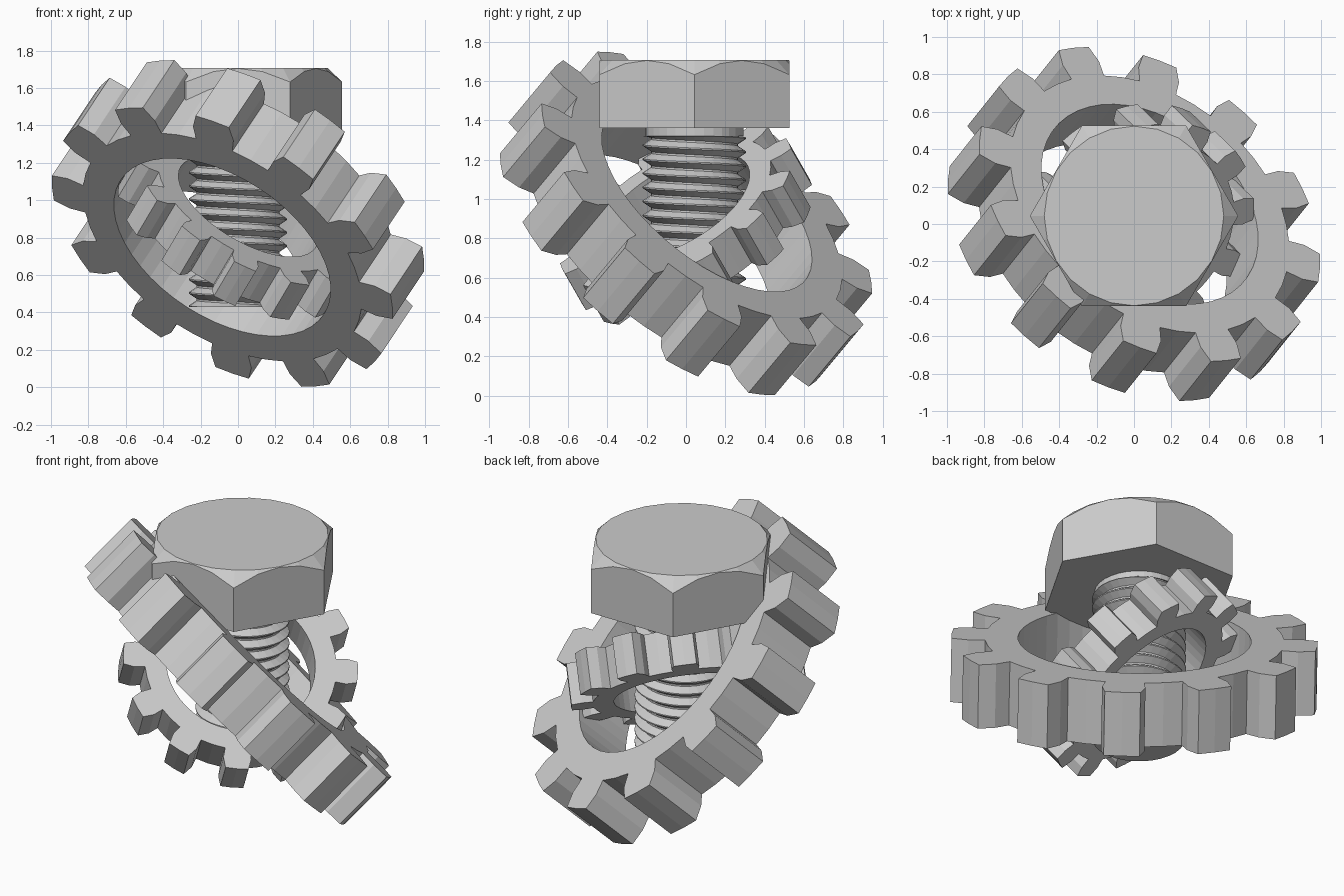
import bpy, bmesh
from math import sin, cos, tan, atan, pi, radians
from mathutils import Vector, Matrix

if "Cube" in bpy.data.objects:
    bpy.data.objects.remove(bpy.data.objects["Cube"])


def finish(name, bm, matrix=None):
    bmesh.ops.recalc_face_normals(bm, faces=bm.faces[:])
    me = bpy.data.meshes.new(name)
    bm.to_mesh(me)
    bm.free()
    ob = bpy.data.objects.new(name, me)
    bpy.context.collection.objects.link(ob)
    if matrix:
        ob.matrix_world = matrix
    return ob


def gear(name, s, thick, centre, axis, tooth_dir, teeth=12):
    """Ring gear: bore, root, pitch and tip radii scale with s."""
    rb, rd, rp, ra = 0.7 * s, 0.9 * s, s, 1.1 * s
    step = 2 * pi / teeth
    q = step / 4
    taper = atan(0.1 * tan(radians(20)) / 1.1)
    bm = bmesh.new()

    def ring(r, angles):
        return [bm.verts.new((r * cos(a), r * sin(a), -thick / 2)) for a in angles]

    n = teeth * 4
    inner = ring(rb, [i * q for i in range(n)])
    root = ring(rd, [i * q for i in range(n)])
    for i in range(n):
        j = (i + 1) % n
        bm.faces.new((inner[i], root[i], root[j], inner[j]))
    for t in range(teeth):
        c = t * step
        p = ring(rp, (c - q, c, c + q))
        e = ring(ra, (c - q + taper, c, c + q - taper))
        r = [root[(4 * t + k) % n] for k in (-1, 0, 1)]
        for lo, hi in ((r, p), (p, e)):
            for k in (0, 1):
                bm.faces.new((lo[k], hi[k], hi[k + 1], lo[k + 1]))
    ext = bmesh.ops.extrude_face_region(bm, geom=bm.faces[:], use_keep_orig=True)
    bmesh.ops.translate(bm, vec=(0, 0, thick),
                        verts=[v for v in ext["geom"] if isinstance(v, bmesh.types.BMVert)])
    # local x = a tooth, local z = gear axis
    z = Vector(axis).normalized()
    x = Vector(tooth_dir)
    x = (x - z * x.dot(z)).normalized()
    m = Matrix((x, z.cross(x), z)).transposed().to_4x4()
    m.translation = centre
    return finish(name, bm, m)


# Two interlinked tilted gears
gear("large_gear", 0.93, 0.372, (0, 0, 0.876), (0.4545, 0.57, 0.684), (0.495, 0.487, -0.735))
gear("small_gear", 0.60, 0.24, (0, 0, 0.872), (0.456, -0.44, 0.77), (0.316, 0.579, 0.146))

# Bolt axis and heights
BX, BY = 0.0, 0.043
BOTTOM, NECK, UNDER, TOP = 0.43, 1.32, 1.362, 1.707


def cylinder(name, verts, r1, r2, z0, z1, turn=0):
    bm = bmesh.new()
    bmesh.ops.create_cone(bm, cap_ends=True, segments=verts, radius1=r1, radius2=r2,
                          depth=z1 - z0, matrix=Matrix.Rotation(turn, 4, 'Z'))
    return finish(name, bm, Matrix.Translation((BX, BY, (z0 + z1) / 2)))


# Hex head with a conical chamfer
head = cylinder("bolt_head", 6, 0.557, 0.557, UNDER, TOP)
corner = max(head.data.vertices, key=lambda v: v.co.x).co
if corner.x < 0.55:
    head.rotation_euler.z = radians(30)
cone = cylinder("chamfer_cutter", 24, 0.48 + (TOP - 1.3) * 1.03, 0.48, 1.3, TOP)
cone.hide_render = True
cone.hide_set(True)
cut = head.modifiers.new("chamfer", 'BOOLEAN')
cut.operation = 'INTERSECT'
cut.object = cone

# Neck under the head and solid core
cylinder("bolt_neck", 32, 0.25, 0.25, NECK, UNDER + 0.01)
cylinder("bolt_core", 32, 0.222, 0.222, BOTTOM, UNDER)

# Helical thread
SEG, PITCH = 32, 0.0715
profile = ((0, 0.22), (0.1, 0.22), (0.5, 0.263), (0.6, 0.263))
bm = bmesh.new()
rows = []
turns = int((NECK - BOTTOM) / PITCH) + 3
for t in range(turns):
    for frac, r in profile:
        row = []
        for i in range(SEG + 1):
            a = 2 * pi * i / SEG
            z = BOTTOM + (t + frac - i / SEG) * PITCH
            z = min(max(z, BOTTOM), NECK)
            row.append(bm.verts.new((r * cos(a), r * sin(a), z)))
        rows.append(row)
for lo, hi in zip(rows, rows[1:]):
    for i in range(SEG):
        bm.faces.new((lo[i], lo[i + 1], hi[i + 1], hi[i]))
bmesh.ops.remove_doubles(bm, verts=bm.verts[:], dist=1e-5)
bmesh.ops.dissolve_degenerate(bm, edges=bm.edges[:], dist=1e-5)
finish("bolt_thread", bm, Matrix.Translation((BX, BY, 0)))
